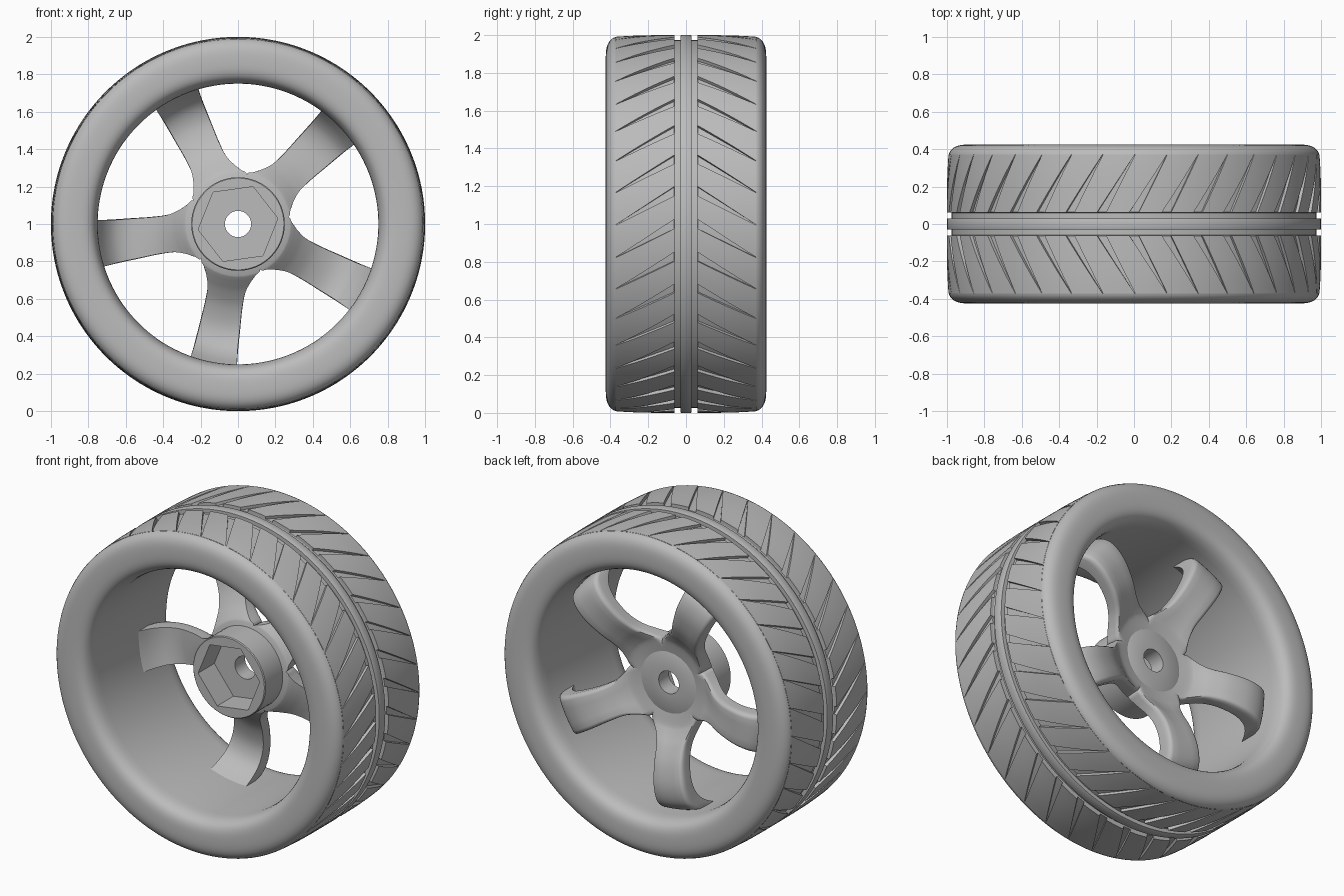
import bpy
import bmesh
from math import sin, cos, pi, radians

cube = bpy.data.objects.get("Cube")
if cube:
    bpy.data.objects.remove(cube)

grey = bpy.data.materials.new("wheel_grey")
grey.use_nodes = True
grey.diffuse_color = (0.5, 0.5, 0.5, 1)
grey.node_tree.nodes["Principled BSDF"].inputs["Base Color"].default_value = grey.diffuse_color


def polar(r, angle, y):
    """Point on the wheel, whose axle runs along y."""
    return (r * cos(angle), y, 1 + r * sin(angle))


def finish(name, bm, sharp=35):
    bmesh.ops.remove_doubles(bm, verts=bm.verts, dist=0.0002)
    bmesh.ops.recalc_face_normals(bm, faces=bm.faces)
    mesh = bpy.data.meshes.new(name)
    bm.to_mesh(mesh)
    bm.free()
    obj = bpy.data.objects.new(name, mesh)
    bpy.context.collection.objects.link(obj)
    mesh.materials.append(grey)
    bpy.ops.object.select_all(action="DESELECT")
    obj.select_set(True)
    bpy.context.view_layer.objects.active = obj
    bpy.ops.object.shade_smooth_by_angle(angle=radians(sharp))
    return obj


def bridge(bm, rings, wrap_rings, wrap_points):
    """Skin a list of equally long point rows with quads."""
    rows = [[bm.verts.new(p) for p in ring] for ring in rings]
    n, m = len(rows), len(rows[0])
    for i in range(n if wrap_rings else n - 1):
        for j in range(m if wrap_points else m - 1):
            a, b = rows[i], rows[(i + 1) % n]
            k = (j + 1) % m
            bm.faces.new((a[j], a[k], b[k], b[j]))


def lathe(name, profile, segments, start=0.0, hex_rings=()):
    """Revolve a closed (radius, y) profile; chosen rings become hexagons."""
    bm = bmesh.new()
    rings = []
    for i, (r, y) in enumerate(profile):
        ring = []
        for s in range(segments):
            a = 2 * pi * s / segments
            flat = cos(pi / 6) / cos(a % (pi / 3) - pi / 6) if i in hex_rings else 1
            ring.append(polar(r * flat, a + start, y))
        rings.append(ring)
    bridge(bm, rings, True, True)
    return finish(name, bm)


def smooth_path(points, steps):
    """Catmull-Rom samples through rows of values."""
    pts = [points[0]] + points + [points[-1]]
    out = []
    for i in range(1, len(pts) - 2):
        for s in range(steps):
            t = s / steps
            out.append([0.5 * (2 * b + (c - a) * t + (2 * a - 5 * b + 4 * c - d) * t * t
                               + (3 * b - a - 3 * c + d) * t ** 3)
                        for a, b, c, d in zip(*pts[i - 1:i + 3])])
    return out + [list(points[-1])]


# Tyre carcass with rounded sidewalls and a smooth inner barrel
BASE = 0.982
side = smooth_path([(0.75, 0.31), (0.757, 0.36), (0.778, 0.4), (0.815, 0.42), (0.87, 0.425),
                    (0.925, 0.422), (0.96, 0.41), (0.982, 0.39), (0.99, 0.372)], 3)
half = side + [[BASE, 0.37], [BASE, 0.2], [BASE, 0.063], [BASE - 0.008, 0.06]]
tyre = half + [[r, -y] for r, y in reversed(half)]
lathe("tyre", tyre, 144)

# Centre rib around the tread
lathe("tread_rib", [(0.965, -0.03), (0.998, -0.03), (1, -0.026),
                    (1, 0.026), (0.998, 0.03), (0.965, 0.03)], 144)

# Slanted tread blocks parted by tapering grooves
COUNT = 36
PITCH = 2 * pi / COUNT
INNER, OUTER, SLANT = 0.062, 0.372, 0.18
for name, sign in (("tread_blocks_front", -1), ("tread_blocks_back", 1)):
    bm = bmesh.new()
    for b in range(COUNT):
        rows = []
        for step in range(7):
            t = step / 6
            gap = 0.024 * (1 - t) + 0.001
            top = 1 - 0.009 * t ** 3
            y = sign * (INNER + (OUTER - INNER) * t)
            first = b * PITCH - SLANT * t + gap
            width = PITCH - 2 * gap
            angles = [first + width * k / 5 for k in range(6)]
            row = [polar(top, a, y) for a in angles]
            rows.append([polar(0.972, angles[0], y)] + row + [polar(0.972, angles[-1], y)])
        # close the wall that faces the centre channel
        rows.insert(0, [polar(0.972, b * PITCH + 0.025 + (PITCH - 0.05) * k / 5, sign * INNER)
                        for k in (0, 0, 1, 2, 3, 4, 5, 5)])
        bridge(bm, rows, False, False)
    bmesh.ops.dissolve_degenerate(bm, dist=0.0001, edges=bm.edges)
    finish(name, bm)

# Hub barrel with a hexagonal socket in front and an axle hole
lathe("hub", [(0.07, 0.17), (0.2, 0.17), (0.25, 0.14), (0.25, -0.085), (0.245, -0.09),
              (0.215, -0.09), (0.215, 0.07), (0.07, 0.07)],
      72, radians(8), hex_rings=(5, 6))

# Five arched spokes: front radius, front y, back radius, back y, half angle
STATIONS = [(0.19, 0.07, 0.19, 0.17, 36), (0.27, 0.09, 0.26, 0.185, 36),
            (0.29, 0.10, 0.29, 0.2, 29), (0.32, 0.125, 0.32, 0.22, 22),
            (0.37, 0.165, 0.37, 0.255, 16), (0.45, 0.21, 0.46, 0.3, 12.8),
            (0.56, 0.235, 0.58, 0.325, 11), (0.65, 0.215, 0.68, 0.31, 10),
            (0.71, 0.16, 0.735, 0.26, 9.7), (0.755, 0.08, 0.756, 0.19, 9.6)]
path = smooth_path(STATIONS, 4)
# across the back: share of the width, depth of the rounded edge
EDGE = [(1, 0.035), (0.97, 0.015), (0.9, 0.004), (0.78, 0)]
bm = bmesh.new()
for n in range(5):
    centre = radians(44 + 72 * n)
    rings = []
    for rf, yf, rb, yb, ang in path:
        ang = radians(min(ang, 36))
        soft = min(max((rf - 0.25) / 0.04, 0), 1)
        spread = [k / 4 for k in range(-4, 5)]
        ring = [polar(rf, centre + ang * s, yf) for s in spread]
        across = EDGE + [(0.4, 0), (0, 0), (-0.4, 0)] + [(-s, d) for s, d in reversed(EDGE)]
        ring += [polar(rb, centre + ang * s, yb - d * soft) for s, d in across]
        rings.append(ring)
    bridge(bm, rings, False, True)
spokes = finish("spokes", bm, 50)
